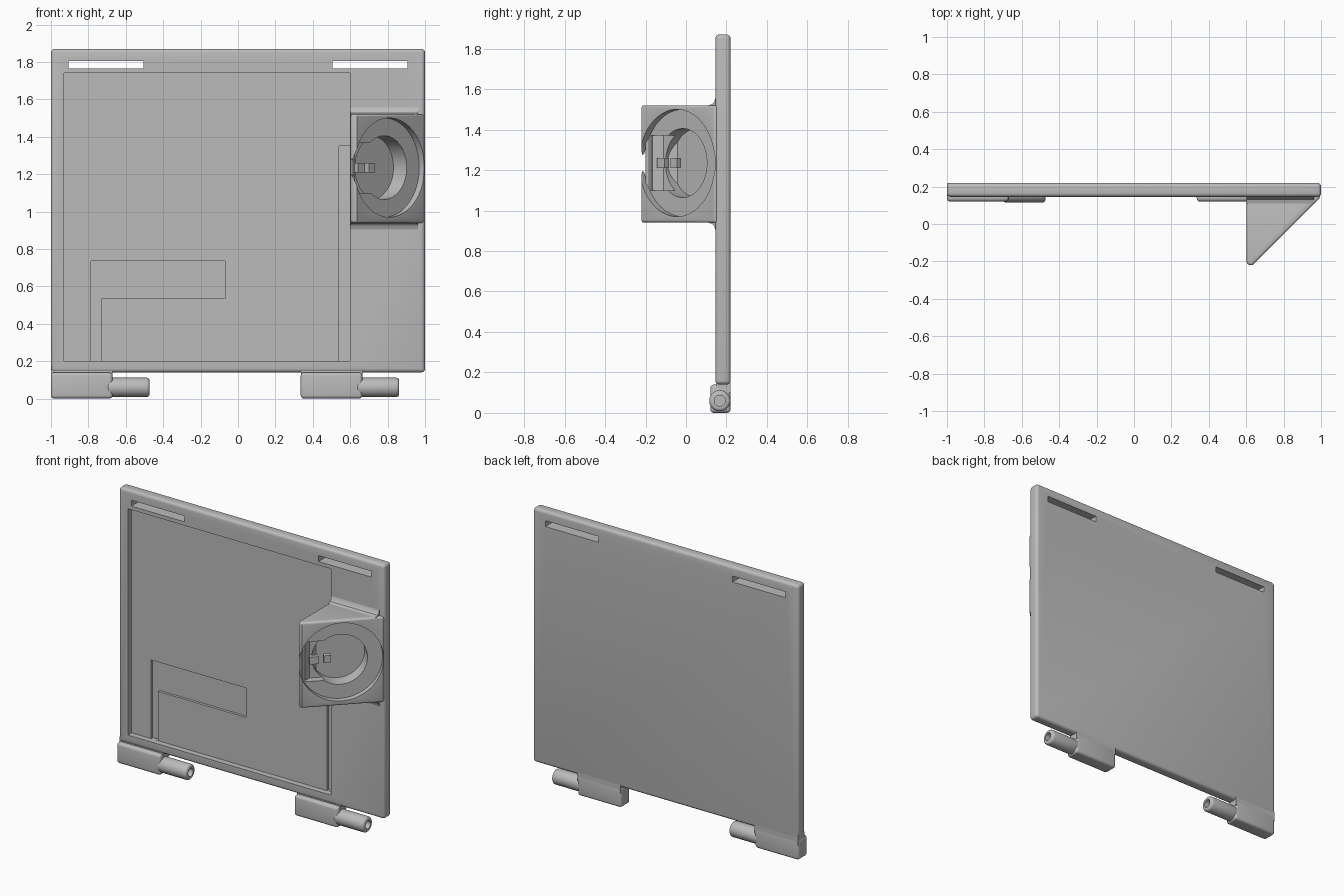
import bpy, bmesh, math
from mathutils import Vector, Matrix

cube = bpy.data.objects.get("Cube")
if cube:
    bpy.data.objects.remove(cube, do_unlink=True)

GREY = (0.5, 0.5, 0.5, 1)
mat = bpy.data.materials.new("plain grey")
mat.use_nodes = True
mat.diffuse_color = GREY
mat.node_tree.nodes["Principled BSDF"].inputs["Base Color"].default_value = GREY

# Frame of the slanted face: x runs along the face, y runs into it
FACE = Matrix.Translation((0.81, -0.045, 1.235)) @ Matrix.Rotation(math.radians(45), 4, "Z")


def make(name, bm, matrix=None):
    if matrix:
        bm.transform(matrix)
    bmesh.ops.recalc_face_normals(bm, faces=bm.faces[:])
    mesh = bpy.data.meshes.new(name)
    bm.to_mesh(mesh)
    bm.free()
    obj = bpy.data.objects.new(name, mesh)
    bpy.context.collection.objects.link(obj)
    mesh.materials.append(mat)
    return obj


def box(name, x, y, z, matrix=None):
    bm = bmesh.new()
    bmesh.ops.create_cube(bm, size=1)
    for v in bm.verts:
        v.co = Vector([(a + b) / 2 + c * (b - a) for (a, b), c in zip((x, y, z), v.co)])
    return make(name, bm, matrix)


def prism(name, points, vector):
    bm = bmesh.new()
    face = bm.faces.new([bm.verts.new(p) for p in points])
    out = bmesh.ops.extrude_face_region(bm, geom=[face])
    moved = [g for g in out["geom"] if isinstance(g, bmesh.types.BMVert)]
    bmesh.ops.translate(bm, verts=moved, vec=vector)
    return make(name, bm)


def cylinder(name, radius, start, end, matrix):
    # cylinder along the local y axis
    bm = bmesh.new()
    bmesh.ops.create_cone(bm, cap_ends=True, segments=64, radius1=radius, radius2=radius, depth=end - start)
    bm.transform(Matrix.Translation((0, (start + end) / 2, 0)) @ Matrix.Rotation(math.pi / 2, 4, "X"))
    return make(name, bm, matrix)


def apply(obj, mod):
    bpy.ops.object.select_all(action="DESELECT")
    obj.select_set(True)
    bpy.context.view_layer.objects.active = obj
    bpy.ops.object.modifier_apply(modifier=mod.name)


def bevel(obj, width, segments=4):
    mod = obj.modifiers.new("round", "BEVEL")
    mod.width, mod.segments = width, segments
    mod.limit_method, mod.angle_limit = "ANGLE", math.radians(50)
    apply(obj, mod)
    return obj


def cut(obj, cutters):
    for c in cutters:
        mod = obj.modifiers.new("cut", "BOOLEAN")
        mod.object, mod.operation, mod.solver = c, "DIFFERENCE", "EXACT"
        apply(obj, mod)


def smooth(obj):
    bpy.ops.object.select_all(action="DESELECT")
    obj.select_set(True)
    bpy.context.view_layer.objects.active = obj
    bpy.ops.object.shade_smooth_by_angle(angle=math.radians(35))


parts = []

# Main panel with shallow recess, wire channels and two strap slots
panel = bevel(box("panel", (-1, 1), (0.145, 0.22), (0.14, 1.87)), 0.02)
panel_cutters = [
    box("recess_cutter", (-0.93, 0.6), (0, 0.185), (0.2, 1.74)),
    box("side_channel_cutter", (0.54, 0.5995), (0.1, 0.203), (0.2005, 1.35)),
    box("channel_top_cutter", (-0.785, -0.07), (0.1, 0.203), (0.535, 0.735)),
    box("channel_leg_cutter", (-0.785, -0.73), (0.1, 0.203), (0.2005, 0.6)),
]
for side in (-1, 1):
    xs = sorted((side * 0.505, side * 0.905))
    panel_cutters.append(box("slot_cutter", xs, (0, 0.4), (1.765, 1.805)))
cut(panel, panel_cutters)
parts.append(panel)

# Wedge housing with a slanted face
outline = [(0.602, -0.205), (0.612, -0.22), (0.635, -0.22), (0.998, 0.143), (0.975, 0.18), (0.602, 0.18)]
housing = prism("wedge_housing", [(x, y, 0.94) for x, y in outline], (0, 0, 0.58))
bevel(housing, 0.012, 3)
parts.append(housing)

# Round seat, deep bore and contact pocket cut into the slanted face
round_cutters = [
    cylinder("seat_cutter", 0.265, -0.2, 0.04, FACE),
    cylinder("bore_cutter", 0.17, -0.2, 0.14, FACE),
    box("pocket_cutter", (-0.222, -0.06), (-0.2, 0.09), (-0.135, 0.135), FACE),
]
cut(housing, round_cutters)
cut(panel, round_cutters[:2])
parts.append(box("housing_side_wall", (0.603, 0.616), (-0.2, 0.16), (0.955, 1.505)))

# Contact tabs inside the pocket
parts.append(box("outer_contact", (-0.19, -0.135), (0.05, 0.08), (-0.025, 0.025), FACE))
parts.append(box("inner_contact", (-0.1, -0.055), (0.055, 0.085), (-0.025, 0.025), FACE))

# Small fillets where the housing meets the panel
for name, z, s in (("upper_fillet", 1.52, 1), ("lower_fillet", 0.94, -1)):
    curve = [(0.11, 0), (0.13, 0.006), (0.141, 0.02), (0.147, 0.045), (0.16, 0.045), (0.16, -0.02), (0.11, -0.02)]
    parts.append(prism(name, [(0.602, y, z + s * h) for y, h in curve], (0.36, 0, 0)))

# Hinges: knuckle block, web into the panel, and hollow pin
for name, x0 in (("right", -1), ("left", 0.335)):
    x1 = x0 + 0.33
    block = box(name + "_hinge_block", (x0, x1), (0.12, 0.22), (0, 0.14))
    parts.append(bevel(block, 0.018))
    parts.append(box(name + "_hinge_web", (x0 + 0.003, x1), (0.15, 0.2195), (0.1, 0.17)))
    along = Matrix.Translation((x1, 0.167, 0.06)) @ Matrix.Rotation(-math.pi / 2, 4, "Z")
    pin = cylinder(name + "_hinge_pin", 0.052, -0.03, 0.197, along)
    bevel(pin, 0.016)
    hole = cylinder(name + "_pin_hole_cutter", 0.027, 0.1, 0.3, along)
    cut(pin, [hole])
    parts.append(pin)
    bpy.data.objects.remove(hole, do_unlink=True)

# Tidy away the cutters and shade the parts
for c in panel_cutters + round_cutters:
    bpy.data.objects.remove(c, do_unlink=True)
for p in parts:
    smooth(p)
